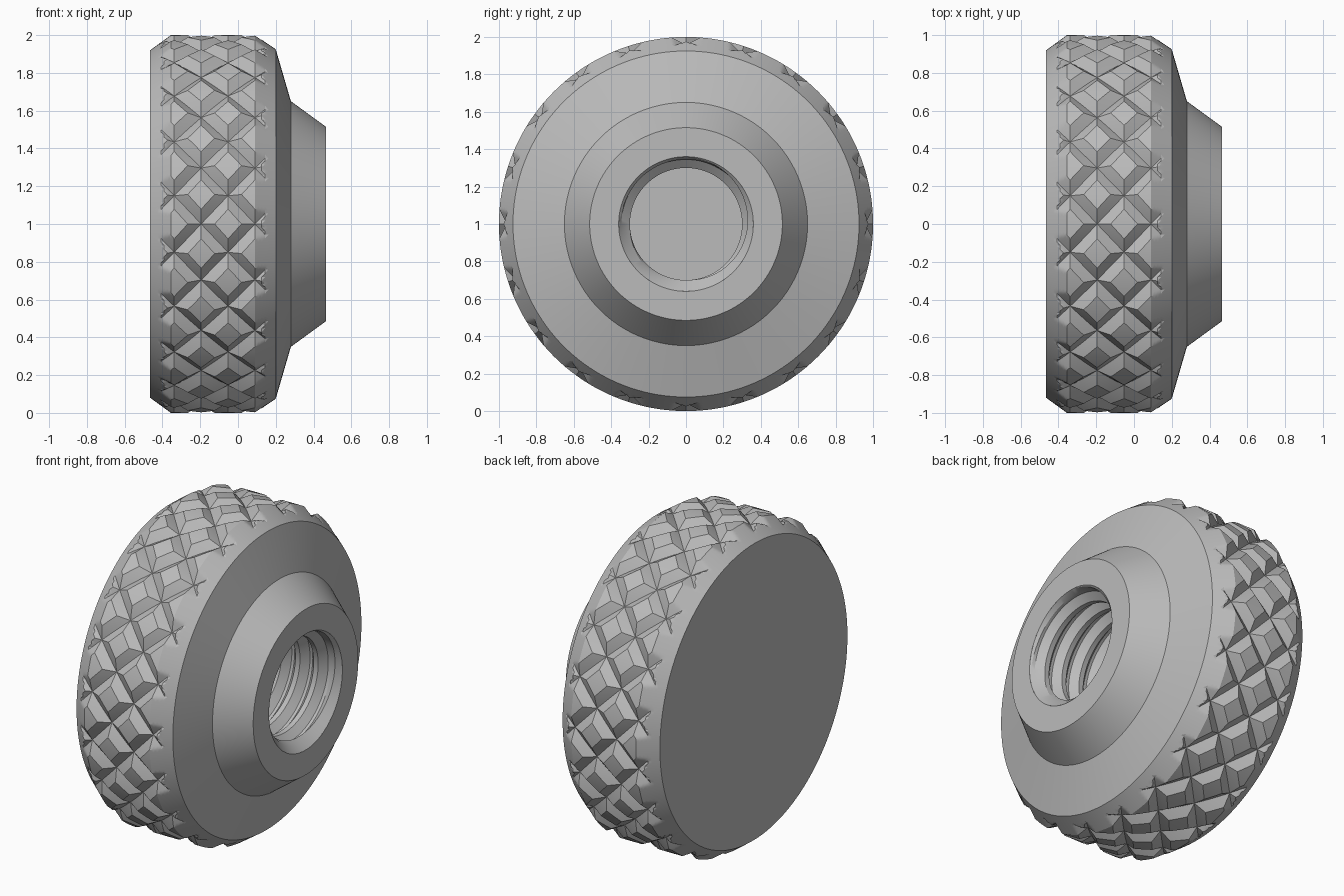
import bpy, bmesh
from math import cos, sin, pi, tau, floor

if "Cube" in bpy.data.objects:
    bpy.data.objects.remove(bpy.data.objects["Cube"])

steel = bpy.data.materials.new("grey_steel")
steel.use_nodes = True
steel.diffuse_color = (0.5, 0.5, 0.5, 1)
steel.node_tree.nodes["Principled BSDF"].inputs["Base Color"].default_value = (0.5, 0.5, 0.5, 1)


def skin(name, rows, columns, shape, poke=False, angle=20):
    """Wrap a grid of (row, angle) around the x axis; shape gives (x, radius)."""
    bm = bmesh.new()
    grid = [[bm.verts.new((row, tau * c / columns, 0)) for c in range(columns + 1)]
            for row in rows]
    for a, b in zip(grid, grid[1:]):
        for c in range(columns):
            bm.faces.new((a[c], a[c + 1], b[c + 1], b[c]))
    if poke:
        bmesh.ops.poke(bm, faces=bm.faces[:])
    for v in bm.verts:
        row, t = v.co.x, v.co.y
        x, r = shape(row, t)
        v.co = (x, r * cos(t), 1 + r * sin(t))
    bmesh.ops.remove_doubles(bm, verts=bm.verts[:], dist=0.0001)
    mesh = bpy.data.meshes.new(name)
    bm.to_mesh(mesh)
    bm.free()
    mesh.materials.append(steel)
    obj = bpy.data.objects.new(name, mesh)
    bpy.context.collection.objects.link(obj)
    bpy.ops.object.select_all(action='DESELECT')
    obj.select_set(True)
    bpy.context.view_layer.objects.active = obj
    bpy.ops.object.shade_smooth_by_angle(angle=angle * pi / 180)
    return obj


def lathe(name, profile):
    return skin(name, range(len(profile)), COLUMNS, lambda i, t: profile[round(i)])


# Knurled rim: two families of V grooves crossing on a chamfered band
COLUMNS = 320
TEETH = 20
PITCH = 0.285
START = -0.195
DEPTH = 0.042
BACK, FRONT = -0.465, 0.2
BAND_BACK, BAND_FRONT = START - PITCH * 9 / 16, START + PITCH


def off_groove(u):
    return abs(u - floor(u + 0.5))


def knurl(x, t):
    along, around = (x - START) / PITCH, t * TEETH / tau
    near = min(off_groove(along + around), off_groove(along - around))
    groove = 1 - DEPTH * max(0, 1 - near / 0.25)
    chamfer = 1 - max(0, 0.08 * (BAND_BACK - x) / (BAND_BACK - BACK),
                      0.075 * (x - BAND_FRONT) / (FRONT - BAND_FRONT))
    return x, min(groove, chamfer)


band_rows = [START + PITCH * i / 16 for i in range(-13, 21)]
skin("knurled_rim", [BACK] + band_rows + [FRONT], COLUMNS, knurl, poke=True)

# Flat back, sloping face and conical collar
lathe("back_face", [(BACK, 0), (BACK, 0.92)])
lathe("collar", [(FRONT, 0.925), (0.28, 0.65), (0.465, 0.515), (0.465, 0.36)])

# Threaded blind hole with a chamfered mouth
MOUTH, FLOOR, LEAD = 0.465, -0.25, 0.125
THREAD = [(0, 0.3), (0.25, 0.3), (0.55, 0.345), (0.7, 0.345)]


def thread(i, t):
    turn, step = divmod(round(i), len(THREAD))
    phase, r = THREAD[step]
    x = MOUTH + LEAD * (t / tau - turn - phase)
    x = max(FLOOR, min(MOUTH, x))
    return x, max(r, 0.36 - (MOUTH - x))


turns = 8
skin("threaded_hole", range(turns * len(THREAD)), 96, thread, angle=25)
lathe("hole_floor", [(FLOOR, 0.35), (FLOOR, 0)])
